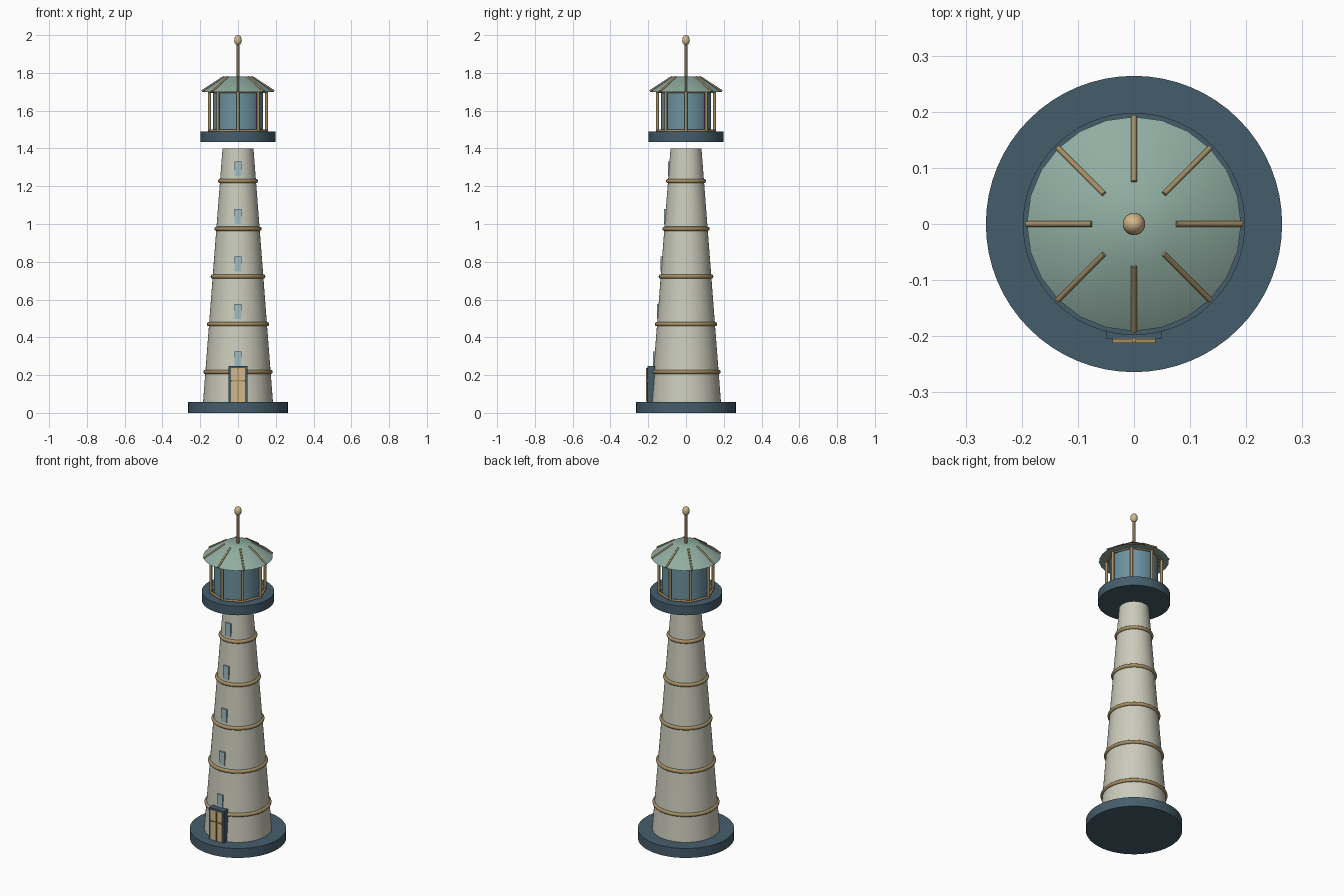
import bpy, math
from mathutils import Vector

if "Cube" in bpy.data.objects:
    bpy.data.objects.remove(bpy.data.objects["Cube"])


def material(name, rgb):
    m = bpy.data.materials.new(name)
    m.diffuse_color = (*rgb, 1)
    m.use_nodes = True
    m.node_tree.nodes["Principled BSDF"].inputs["Base Color"].default_value = m.diffuse_color
    return m


STONE = material("stone", (0.60, 0.60, 0.50))
SLATE = material("slate", (0.06, 0.11, 0.15))
BRASS = material("brass", (0.38, 0.27, 0.13))
GOLD = material("gold", (0.65, 0.48, 0.25))
GLASS = material("glass", (0.15, 0.29, 0.35))
PANE = material("pane", (0.35, 0.52, 0.56))
COPPER = material("copper", (0.28, 0.42, 0.36))


def finish(name, mat, smooth=True):
    o = bpy.context.object
    o.name = name
    o.data.materials.append(mat)
    if smooth:
        bpy.ops.object.shade_smooth_by_angle(angle=math.radians(35))
    return o


def cone(name, r1, r2, z1, z2, mat, sides=64):
    bpy.ops.mesh.primitive_cone_add(vertices=sides, radius1=r1, radius2=r2,
                                    depth=z2 - z1, location=(0, 0, (z1 + z2) / 2))
    return finish(name, mat)


def rod(name, a, b, r, mat):
    a, b = Vector(a), Vector(b)
    d = b - a
    bpy.ops.mesh.primitive_cylinder_add(vertices=12, radius=r, depth=d.length,
                                        location=(a + b) / 2,
                                        rotation=d.to_track_quat('Z', 'Y').to_euler())
    return finish(name, mat)


def box(name, x, y, z, mat):
    bpy.ops.mesh.primitive_cube_add(
        size=1, location=(sum(x) / 2, sum(y) / 2, sum(z) / 2))
    bpy.context.object.scale = (x[1] - x[0], y[1] - y[0], z[1] - z[0])
    return finish(name, mat, False)


def polar(r, i, z):
    a = i * math.pi / 4
    return (r * math.cos(a), r * math.sin(a), z)


def tower_r(z):
    return 0.185 + (0.082 - 0.185) * (z - 0.057) / (1.40 - 0.057)


# Base and tapered tower
cone("base", 0.264, 0.264, 0, 0.057, SLATE)
cone("tower", 0.185, 0.082, 0.057, 1.40, STONE)

# Bands and front windows, one per storey
for i in range(5):
    z = 0.217 + 0.2525 * i
    bpy.ops.mesh.primitive_torus_add(major_segments=64, minor_segments=12,
                                     major_radius=tower_r(z), minor_radius=0.011,
                                     location=(0, 0, z))
    finish(f"band_{i}", BRASS)
    zc = 0.285 + 0.2515 * i
    y = -tower_r(zc)
    box(f"window_{i}", (-0.018, 0.018), (y - 0.006, y + 0.008),
        (zc - 0.04, zc + 0.04), PANE)

# Door: frame, panel and raised bars
for s in (-1, 1):
    box("door_jamb", sorted((s * 0.038, s * 0.05)), (-0.204, -0.165), (0.057, 0.248), SLATE)
box("door_lintel", (-0.038, 0.038), (-0.204, -0.165), (0.237, 0.248), SLATE)
box("door_panel", (-0.038, 0.038), (-0.206, -0.165), (0.057, 0.237), GOLD)
box("door_bar_upright", (-0.003, 0.003), (-0.212, -0.205), (0.06, 0.237), BRASS)
box("door_bar_cross", (-0.038, 0.038), (-0.212, -0.205), (0.167, 0.174), BRASS)

# Gallery and lantern room
cone("gallery", 0.198, 0.198, 1.435, 1.49, SLATE)
cone("lantern_glass", 0.132, 0.132, 1.49, 1.70, GLASS)

# Posts, rails and roof ribs around the lantern
for i in range(8):
    rod(f"lantern_post_{i}", polar(0.151, i, 1.49), polar(0.151, i, 1.705), 0.008, BRASS)
    for z in (1.494, 1.70):
        rod("lantern_rail", polar(0.151, i, z), polar(0.151, i + 1, z), 0.006, BRASS)
    rod(f"roof_rib_{i}", polar(0.075, i, 1.779), polar(0.192, i, 1.703), 0.005, BRASS)

# Roof, spire and finial
cone("roof", 0.191, 0.073, 1.70, 1.78, COPPER, 24)
rod("spire", (0, 0, 1.77), (0, 0, 1.955), 0.007, BRASS)
bpy.ops.mesh.primitive_uv_sphere_add(segments=24, ring_count=12, radius=1,
                                     location=(0, 0, 1.973))
bpy.context.object.scale = (0.02, 0.02, 0.027)
finish("finial", GOLD)
